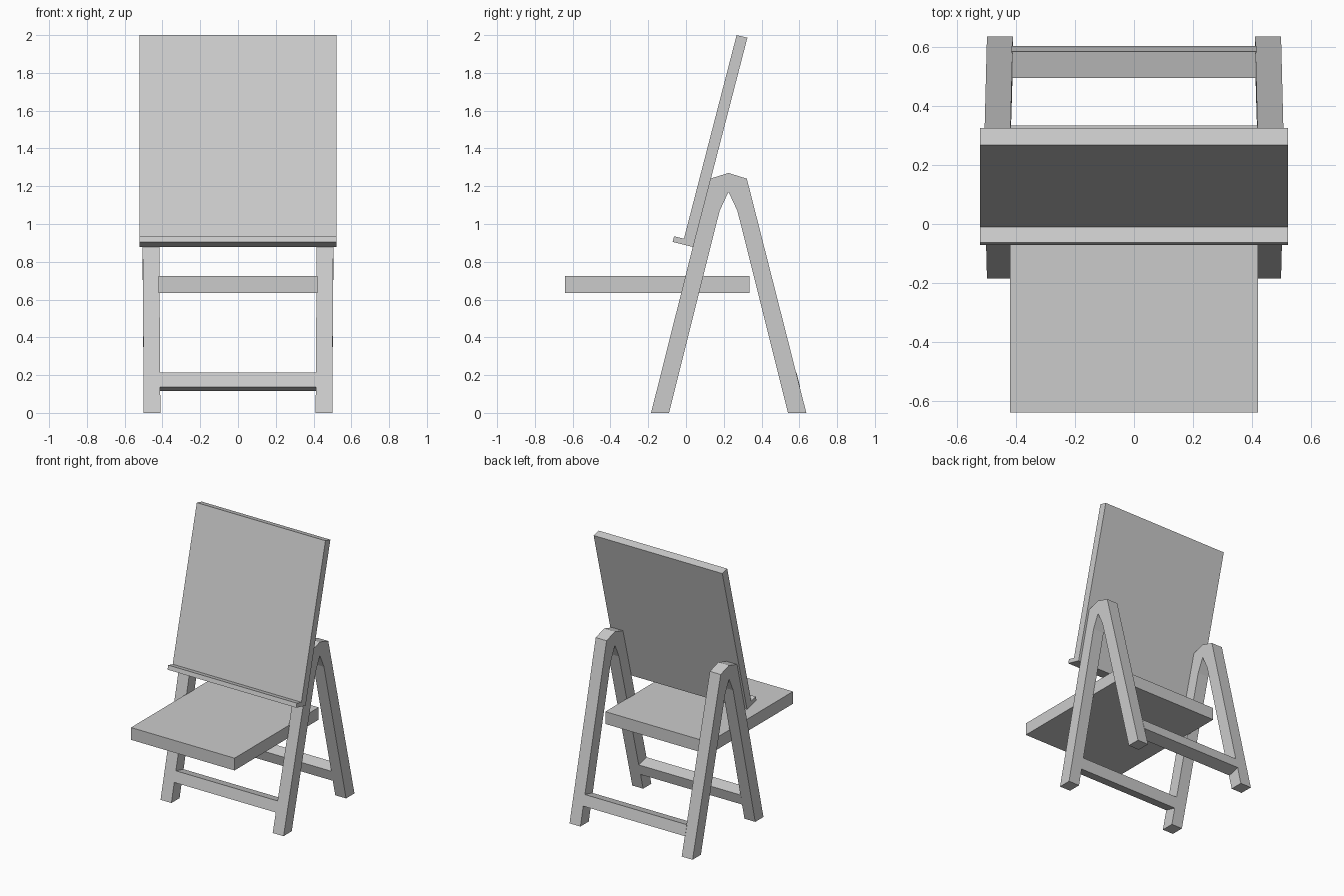
import bpy, bmesh
from math import cos, sin, atan

if "Cube" in bpy.data.objects:
    bpy.data.objects.remove(bpy.data.objects["Cube"])


def extrude_profile(name, profile, x0, x1, lean=None):
    """Extrude a (y, z) outline along x; lean(z) gives an optional sideways shift."""
    bm = bmesh.new()
    ends = []
    for x in (x0, x1):
        ends.append([bm.verts.new((x + (lean(z) if lean else 0), y, z)) for y, z in profile])
    bm.faces.new(ends[0])
    bm.faces.new(ends[1][::-1])
    n = len(profile)
    for i in range(n):
        j = (i + 1) % n
        bm.faces.new((ends[0][i], ends[1][i], ends[1][j], ends[0][j]))
    bmesh.ops.recalc_face_normals(bm, faces=bm.faces)
    mesh = bpy.data.meshes.new(name)
    bm.to_mesh(mesh)
    bm.free()
    obj = bpy.data.objects.new(name, mesh)
    bpy.context.collection.objects.link(obj)
    return obj


def tilted_rect(cy, cz, w, h, a):
    """Rectangle outline whose upright axis leans by angle a towards +y."""
    return [(cy + u * cos(a) + v * sin(a), cz - u * sin(a) + v * cos(a))
            for u, v in ((-w/2, -h/2), (w/2, -h/2), (w/2, h/2), (-w/2, h/2))]


# Inverted-V side frames, leaning very slightly outwards with height
frame_outline = [(-0.185, 0), (-0.09, 0), (0.178, 1.07), (0.225, 1.17), (0.272, 1.07),
                 (0.54, 0), (0.637, 0), (0.322, 1.24), (0.225, 1.27), (0.127, 1.24)]
frames = extrude_profile("side_frames", frame_outline, 0.411, 0.499,
                         lambda z: 0.008 * min(z / 0.8, 1))
frames.modifiers.new("mirror", 'MIRROR').use_axis[0] = True

# Rungs, aligned with the leaning legs
angle = atan(0.25)
for name, cy, a in (("front_rung", -0.096, angle), ("back_rung", 0.55, -angle)):
    extrude_profile(name, tilted_rect(cy, 0.165, 0.092, 0.08, a), -0.416, 0.416)

# Seat slab
extrude_profile("seat", [(-0.64, 0.635), (0.335, 0.635), (0.335, 0.725), (-0.64, 0.725)],
                -0.42, 0.42)

# Leaning backboard with a small front ledge
extrude_profile("backboard", [(0.038, 0.878), (0.325, 1.986), (0.268, 2.0), (-0.011, 0.922),
                              (-0.063, 0.935), (-0.071, 0.905)], -0.522, 0.522)
